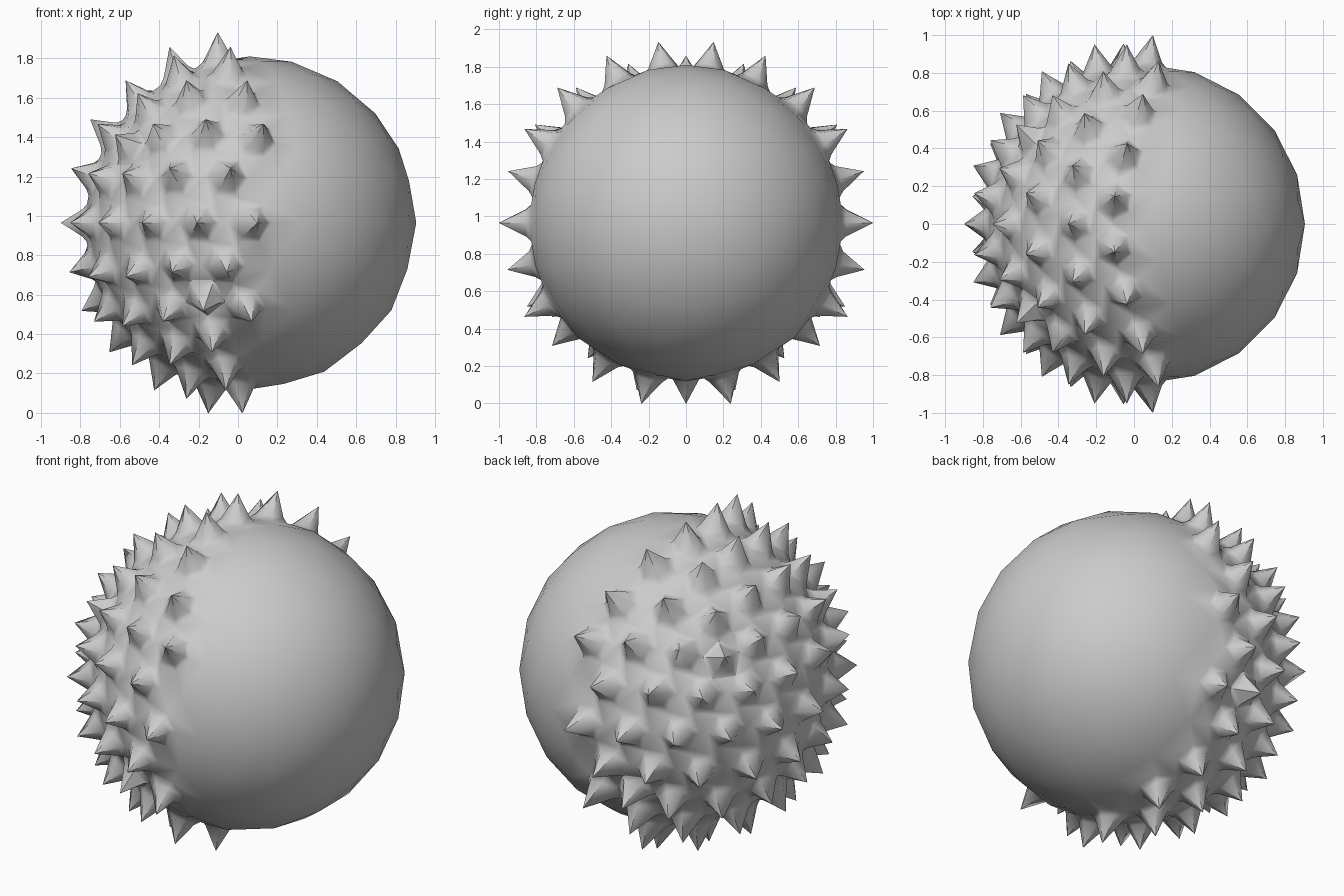
import bpy, bmesh, math
from mathutils import Vector

if "Cube" in bpy.data.objects:
    bpy.data.objects.remove(bpy.data.objects["Cube"], do_unlink=True)

# One grey material
grey = bpy.data.materials.new("plain grey")
grey.use_nodes = True
colour = (0.6, 0.6, 0.6, 1)
grey.diffuse_color = colour
grey.node_tree.nodes["Principled BSDF"].inputs["Base Color"].default_value = colour

BALL_CENTRE = Vector((0.06, 0, 0.965))
TIP_CENTRE = Vector((0.1, 0, 0.965))
RADIUS, TIP_RADIUS = 0.845, 1.0

# Round body
bm = bmesh.new()
bmesh.ops.create_icosphere(bm, subdivisions=3, radius=RADIUS)


def has_spike(v):
    """Spikes cover the right half, leaving out the two poles."""
    d = v.co.normalized()
    return d.x < 0.04 and abs(d.z) < 0.99


# Cut a small polygon round every spiked vertex
spiked = [v for v in bm.verts if has_spike(v)]
directions = [v.co.normalized() for v in spiked]
bmesh.ops.bevel(bm, geom=spiked, offset=0.112, offset_type='OFFSET',
                segments=1, profile=0.5, affect='VERTICES')
bm.faces.ensure_lookup_table()

# Raise each polygon into a flared, pointed spike
for d in directions:
    base = min(bm.faces, key=lambda f: (f.calc_center_median() - d * RADIUS).length)
    middle = base.calc_center_median()
    tip = TIP_CENTRE - BALL_CENTRE + d * TIP_RADIUS
    bmesh.ops.inset_individual(bm, faces=[base], thickness=0.01)
    for v in base.verts:
        out = (v.co - middle).normalized()
        v.co = middle + out * 0.08 + (tip - middle) * 0.17
    point = bmesh.ops.poke(bm, faces=[base])["verts"][0]
    point.co = tip

bmesh.ops.translate(bm, verts=bm.verts, vec=BALL_CENTRE)
bmesh.ops.recalc_face_normals(bm, faces=bm.faces)

mesh = bpy.data.meshes.new("spiked_ball")
bm.to_mesh(mesh)
bm.free()
mesh.materials.append(grey)
ball = bpy.data.objects.new("spiked_ball", mesh)
bpy.context.collection.objects.link(ball)

# Soft body with crisp spike ridges
bpy.ops.object.select_all(action='DESELECT')
ball.select_set(True)
bpy.context.view_layer.objects.active = ball
bpy.ops.object.shade_smooth_by_angle(angle=math.radians(50))
